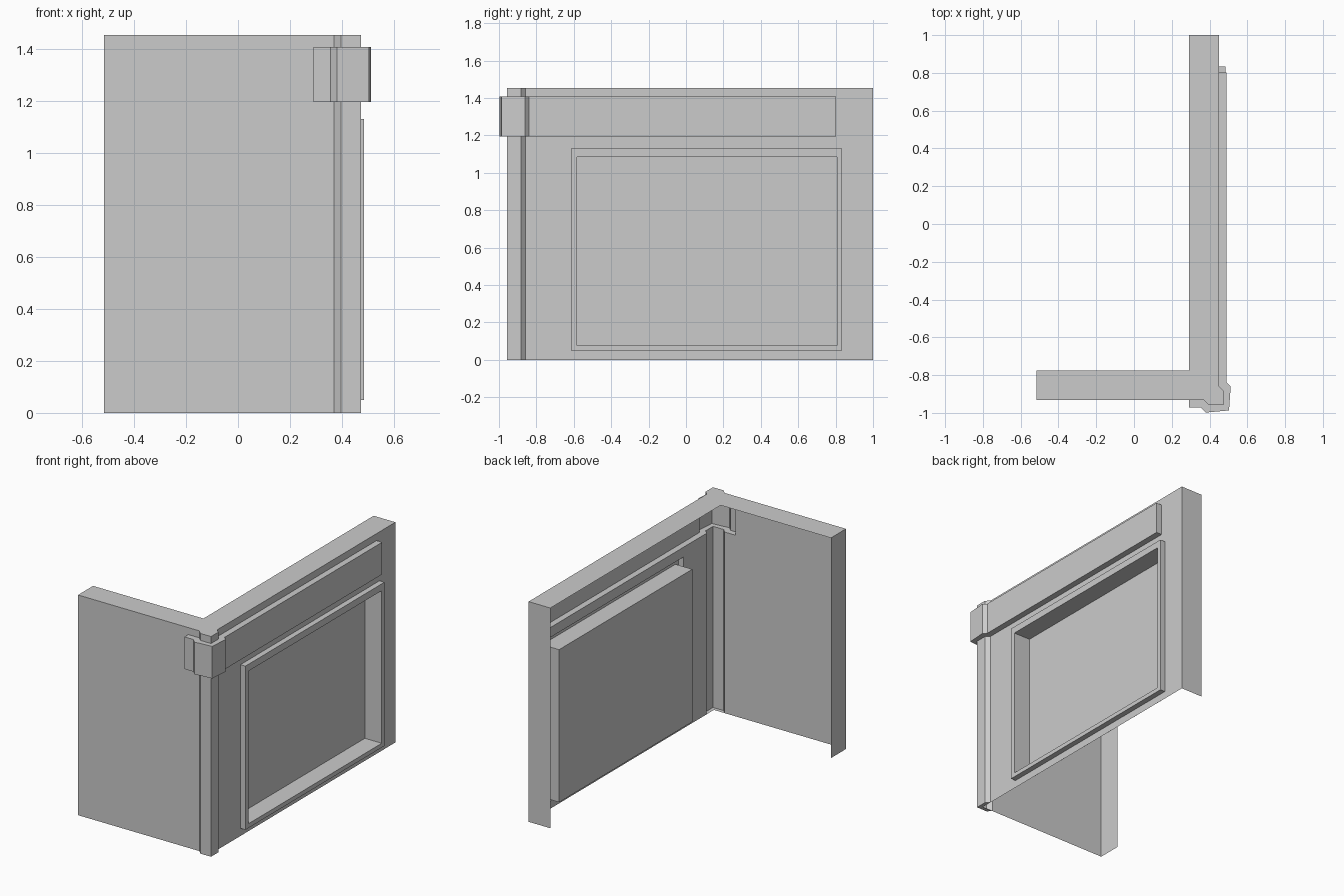
import bpy

if "Cube" in bpy.data.objects:
    bpy.data.objects.remove(bpy.data.objects["Cube"])

H, B0, B1 = 1.453, 1.195, 1.407          # wall height, band bottom and top


def strip(path, z0, z1):
    """Vertical faces along a plan path."""
    return [[(*a, z0), (*b, z0), (*b, z1), (*a, z1)] for a, b in zip(path, path[1:])]


def flat(path, z, up=True):
    """Horizontal face from a counter-clockwise plan outline."""
    pts = [(*p, z) for p in path]
    return [pts if up else pts[::-1]]


def rect(x, y0, y1, z0, z1):
    return [(x, y0, z0), (x, y1, z0), (x, y1, z1), (x, y0, z1)]


def bridge(*loops):
    """Quads joining successive four-corner loops."""
    return [[a[i], a[(i + 1) % 4], b[(i + 1) % 4], b[i]]
            for a, b in zip(loops, loops[1:]) for i in range(4)]


def build(name, faces):
    index, polys = {}, []
    for f in faces:
        polys.append([index.setdefault(tuple(round(c, 4) for c in p), len(index)) for p in f])
    mesh = bpy.data.meshes.new(name)
    mesh.from_pydata(list(index), [], polys)
    mesh.update()
    bpy.context.collection.objects.link(bpy.data.objects.new(name, mesh))


# Plan outlines: left wall, corner post, right wall
left = [(-0.515, -0.775), (-0.515, -0.932)]
post = [(0.37, -0.932), (0.396, -0.958), (0.474, -0.958), (0.474, -0.882), (0.449, -0.857)]
right = [(0.449, 1.0), (0.29, 1.0)]
band_start, band_end = (0.29, -0.932), (0.449, 0.803)

# Window frame and recess loops, from the wall face inward
outer = (-0.615, 0.835, 0.05, 1.13)
inner = (-0.583, 0.806, 0.078, 1.085)
hole = rect(0.449, *outer)
recess = rect(0.362, *inner)

# Open-backed wall shell with gaps for the band and window
wall = strip(left + post, 0, B0) + strip(right, 0, B0)
wall += bridge(rect(0.449, -0.857, 1.0, 0, B0), hole)
wall += strip(left + [band_start], B0, B1) + strip([band_end] + right, B0, B1)
wall += strip(left + post + right, B1, H)
wall += flat(left + post + right + [(0.29, -0.775)], H)
wall += flat(post + [(0.449, -0.932)], 0, up=False)
build("corner_wall", wall)

# Raised frame and sunken panel
build("window_recess",
      bridge(hole, rect(0.485, *outer), rect(0.485, *inner), recess) + [recess])

# Band wrapping the corner post
band = [band_start, (0.29, -0.972), (0.355, -0.972), (0.381, -0.998), (0.503, -0.987),
        (0.512, -0.861), (0.49, -0.839), (0.49, 0.803), band_end]
ledge = band + post[::-1]
build("corner_band", strip(band, B0, B1) + flat(ledge, B1) + flat(ledge, B0, up=False))
